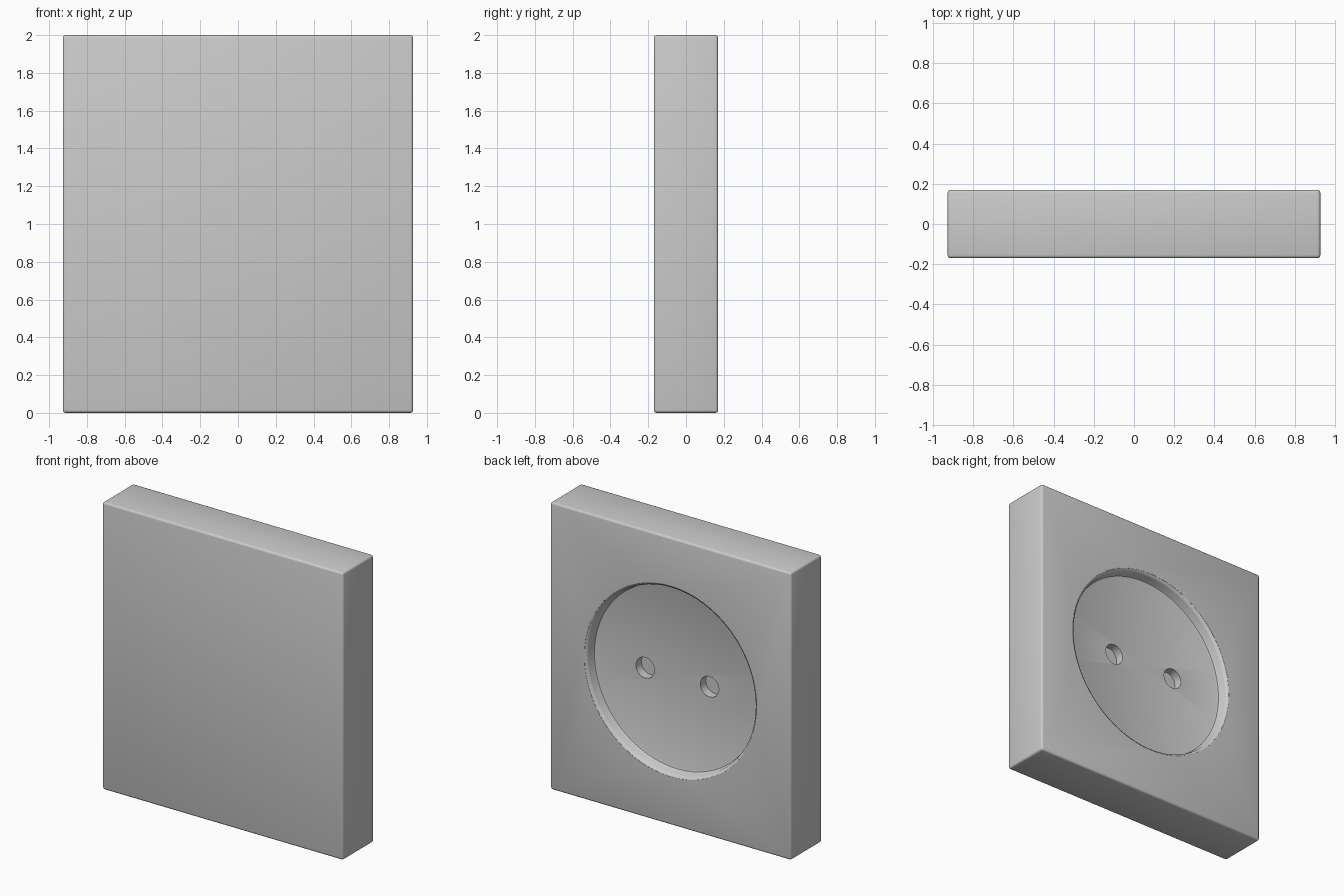
import bpy, bmesh
from math import radians
from mathutils import Matrix, Vector

if "Cube" in bpy.data.objects:
    bpy.data.objects.remove(bpy.data.objects["Cube"])

W, D, H = 1.855, 0.34, 2.0
FACE = D / 2          # socket side faces +y
FLOOR = FACE - 0.075  # bottom of the round recess
CZ = H / 2


def lathe_cutter(name, profile, x, steps):
    """Closed solid spun around a y-parallel axis; profile is (radius, y)."""
    bm = bmesh.new()
    verts = [bm.verts.new((r, y, 0)) for r, y in profile]
    edges = [bm.edges.new(p) for p in zip(verts, verts[1:])]
    bmesh.ops.spin(bm, geom=verts + edges, cent=(0, 0, 0), axis=(0, 1, 0),
                   angle=radians(360), steps=steps, use_duplicate=False)
    bmesh.ops.remove_doubles(bm, verts=bm.verts, dist=1e-4)
    bmesh.ops.recalc_face_normals(bm, faces=bm.faces)
    mesh = bpy.data.meshes.new(name)
    bm.to_mesh(mesh)
    bm.free()
    obj = bpy.data.objects.new(name, mesh)
    obj.location = (x, 0, CZ)
    obj.hide_render = True
    bpy.context.collection.objects.link(obj)
    return obj


# Square cover block with softly rounded edges
bm = bmesh.new()
bmesh.ops.create_cube(bm, size=1, matrix=Matrix.Translation(Vector((0, 0, CZ)))
                      @ Matrix.Diagonal((W, D, H, 1)))
bmesh.ops.bevel(bm, geom=bm.edges[:], offset=0.015, segments=3, profile=0.5,
                affect='EDGES')
mesh = bpy.data.meshes.new("socket_cover")
bm.to_mesh(mesh)
bm.free()
cover = bpy.data.objects.new("socket_cover", mesh)
bpy.context.collection.objects.link(cover)

# Round plug recess with a rolled rim
cutters = [lathe_cutter("recess_cutter", [
    (0, FLOOR), (0.625, FLOOR), (0.636, FLOOR + 0.004), (0.641, FLOOR + 0.014),
    (0.646, FACE - 0.02), (0.651, FACE - 0.009), (0.664, FACE - 0.001),
    (0.67, FACE + 0.02), (0, FACE + 0.02)], 0, 64)]

# Two pin holes
for side in (-1, 1):
    cutters.append(lathe_cutter("pin_hole_cutter", [
        (0, FLOOR - 0.06), (0.072, FLOOR - 0.06),
        (0.072, FLOOR + 0.03), (0, FLOOR + 0.03)], side * 0.248, 16))

# Cut, bake the result and drop the cutters
bpy.context.view_layer.objects.active = cover
cover.select_set(True)
for c in cutters:
    mod = cover.modifiers.new(c.name, 'BOOLEAN')
    mod.operation = 'DIFFERENCE'
    mod.solver = 'EXACT'
    mod.object = c
    bpy.ops.object.modifier_apply(modifier=mod.name)
for c in cutters:
    bpy.data.objects.remove(c)

bpy.ops.object.shade_smooth_by_angle(angle=radians(35))
